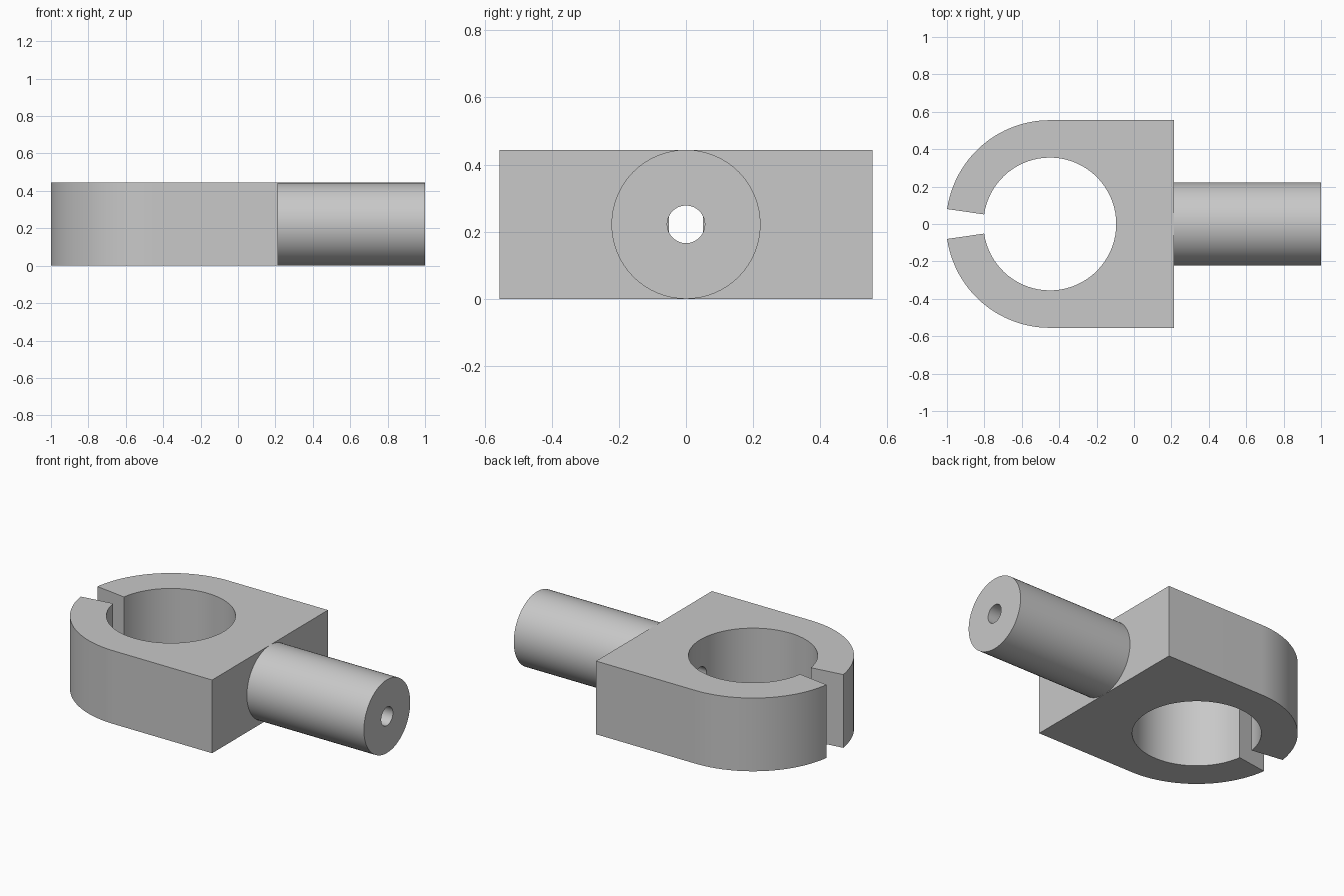
import bpy, bmesh
from math import cos, sin, radians, pi
from mathutils import Vector

if "Cube" in bpy.data.objects:
    bpy.data.objects.remove(bpy.data.objects["Cube"], do_unlink=True)

HEIGHT = 0.444
MID = HEIGHT / 2
RING_X = -0.45          # centre of the clamp ring
OUTER, INNER = 0.555, 0.355
BACK_X, END_X = 0.215, 1.0
BORE = 0.056
GAP = radians(8.3)      # half angle of the slot

grey = bpy.data.materials.new("plain_grey")
grey.use_nodes = True
colour = (0.58, 0.58, 0.58, 1)
grey.diffuse_color = colour
grey.node_tree.nodes["Principled BSDF"].inputs["Base Color"].default_value = colour


def make_object(name, bm):
    bmesh.ops.recalc_face_normals(bm, faces=bm.faces)
    mesh = bpy.data.meshes.new(name)
    bm.to_mesh(mesh)
    bm.free()
    mesh.materials.append(grey)
    obj = bpy.data.objects.new(name, mesh)
    bpy.context.collection.objects.link(obj)
    return obj


def arc(radius, start, end, steps):
    angles = [start + (end - start) * i / steps for i in range(steps + 1)]
    return [(RING_X + radius * cos(a), radius * sin(a)) for a in angles]


def revolve(points, closed=False):
    """Spin an (x, radius) profile around the shaft axis."""
    bm = bmesh.new()
    verts = [bm.verts.new((x, 0, MID + r)) for x, r in points]
    edges = [bm.edges.new(pair) for pair in zip(verts, verts[1:])]
    bmesh.ops.spin(bm, geom=verts + edges, cent=(0, 0, MID), axis=(1, 0, 0),
                   angle=2 * pi, steps=64, use_merge=True)
    bmesh.ops.remove_doubles(bm, verts=bm.verts, dist=0.0001)
    if closed:
        bmesh.ops.holes_fill(bm, edges=bm.edges, sides=0)
    return bm


def smooth(obj):
    bpy.ops.object.select_all(action="DESELECT")
    obj.select_set(True)
    bpy.context.view_layer.objects.active = obj
    bpy.ops.object.shade_smooth_by_angle(angle=radians(30))


# Split clamp: outer arcs, square back and the round opening in one outline
outline = (arc(OUTER, pi - GAP, pi / 2, 28)
           + [(BACK_X, OUTER), (BACK_X, -OUTER)]
           + arc(OUTER, -pi / 2, -pi + GAP, 28)
           + arc(INNER, -pi + GAP, pi - GAP, 72))
bm = bmesh.new()
base = bm.faces.new([bm.verts.new((x, y, 0)) for x, y in outline])
top = bmesh.ops.extrude_face_region(bm, geom=[base])["geom"]
bmesh.ops.translate(bm, vec=Vector((0, 0, HEIGHT)),
                    verts=[v for v in top if isinstance(v, bmesh.types.BMVert)])
# Extruding a lone face keeps the base in place or removes it; make sure it is closed
bmesh.ops.holes_fill(bm, edges=[e for e in bm.edges if e.is_boundary], sides=0)
clamp = make_object("split_clamp", bm)

# Bore from the back wall into the round opening
cutter = make_object("bore_cutter", revolve([(RING_X, BORE), (BACK_X + 0.1, BORE)], True))
cutter.hide_render = True
cut = clamp.modifiers.new("bore", "BOOLEAN")
cut.operation = "DIFFERENCE"
cut.solver = "EXACT"
cut.object = cutter
bpy.context.view_layer.objects.active = clamp
bpy.ops.object.modifier_apply(modifier=cut.name)
bpy.data.objects.remove(cutter, do_unlink=True)
smooth(clamp)

# Hollow round shaft
shaft = make_object("hollow_shaft", revolve([(BACK_X, MID), (END_X, MID),
                                             (END_X, BORE), (BACK_X, BORE)]))
# Open tube end sits against the block, so orient its faces by the end face
end = max(shaft.data.polygons, key=lambda p: p.center.x)
if end.normal.x < 0:
    shaft.data.flip_normals()
smooth(shaft)
